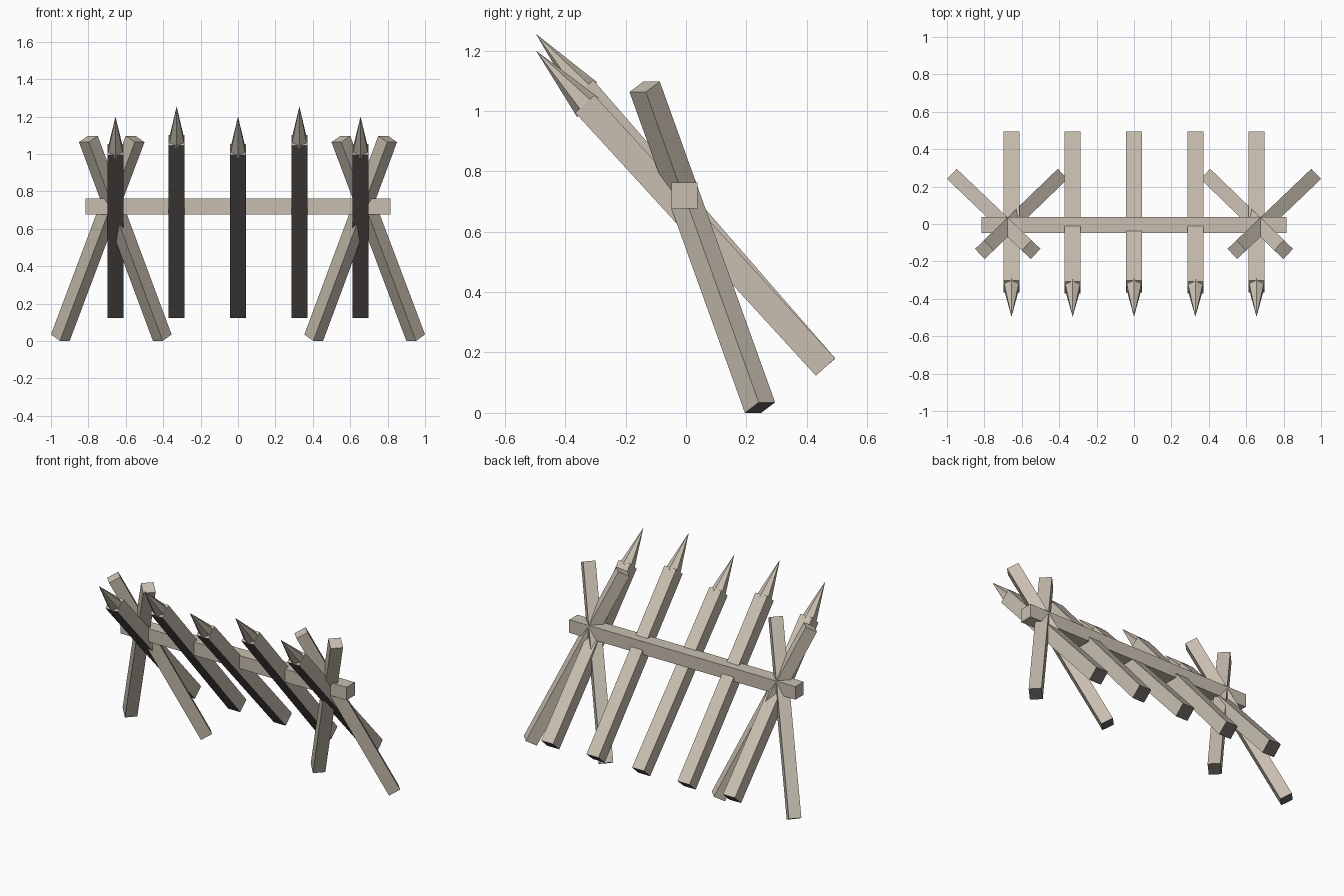
import bpy, bmesh
from mathutils import Vector, Matrix

if "Cube" in bpy.data.objects:
    bpy.data.objects.remove(bpy.data.objects["Cube"])


def flat(name, r, g, b):
    m = bpy.data.materials.new(name)
    m.diffuse_color = (r, g, b, 1)
    m.use_nodes = True
    m.node_tree.nodes["Principled BSDF"].inputs["Base Color"].default_value = m.diffuse_color
    return m


wood = flat("weathered wood", 0.58, 0.52, 0.435)
dark = flat("dark wood", 0.126, 0.113, 0.105)


def finish(name, bm):
    me = bpy.data.meshes.new(name)
    bm.to_mesh(me)
    bm.free()
    me.materials.append(wood)
    me.materials.append(dark)
    ob = bpy.data.objects.new(name, me)
    bpy.context.collection.objects.link(ob)
    return ob


def post(bm, a, b, w, dark_underside=False):
    """Square timber from a to b, one section axis kept level, dark foot."""
    a, b = Vector(a), Vector(b)
    d = b - a
    rot = d.to_track_quat('Z', 'Y').to_matrix().to_4x4()
    size = Matrix.Diagonal((w, w, d.length, 1))
    bmesh.ops.create_cube(bm, size=1, matrix=Matrix.Translation((a + b) / 2) @ rot @ size)
    bm.normal_update()
    down, under = -rot.col[2].to_3d(), -rot.col[1].to_3d()
    for f in bm.faces:
        if f.normal.dot(down) > 0.9 or (dark_underside and f.normal.dot(under) > 0.9):
            f.material_index = 1
    return rot


# horizontal crossbeam
bm = bmesh.new()
bmesh.ops.create_cube(bm, size=1, matrix=Matrix.Translation((0, -0.005, 0.72))
                      @ Matrix.Diagonal((1.63, 0.085, 0.085, 1)))
finish("crossbeam", bm)

# crossed pairs of legs at both ends
for side, s in (("left", -1), ("right", 1)):
    for kind, xb, xt in (("outer", 0.95, 0.55), ("inner", 0.405, 0.80)):
        bm = bmesh.new()
        post(bm, (s * xb, 0.245, 0.0175), (s * xt, -0.137, 1.08), 0.075)
        finish(f"{side}_{kind}_leg", bm)

# slanted stakes with six-sided points; every second one is longer
for i, x in enumerate((-0.655, -0.328, 0, 0.328, 0.655)):
    base = Vector((x, 0.462, 0.152))
    tip = Vector((x, -0.497, 1.255 if i % 2 else 1.2))
    d = (tip - base).normalized()
    shoulder = tip - d * 0.24
    bm = bmesh.new()
    rot = post(bm, base, shoulder, 0.086, dark_underside=True)
    finish(f"stake_{i + 1}", bm)
    bm = bmesh.new()
    h = 0.255
    bmesh.ops.create_cone(bm, cap_ends=True, segments=6, radius1=0.048, radius2=0, depth=h,
                          matrix=Matrix.Translation(tip - d * h / 2) @ rot)
    bmesh.ops.remove_doubles(bm, verts=bm.verts, dist=1e-5)
    finish(f"stake_point_{i + 1}", bm)
